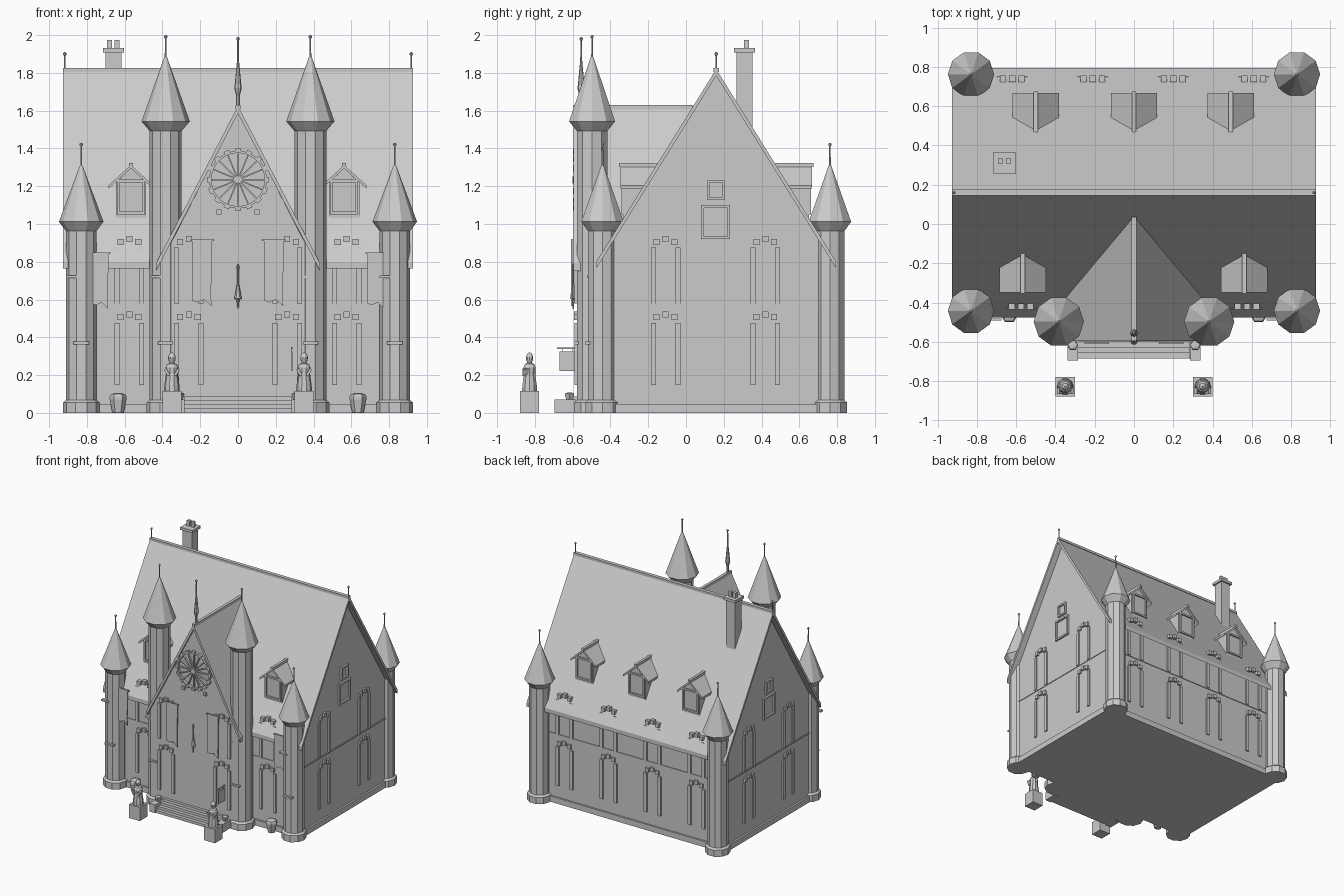
import bpy, bmesh
from math import cos, sin, pi
from mathutils import Matrix, Vector

cube = bpy.data.objects.get("Cube")
if cube:
    bpy.data.objects.remove(cube)

stone = bpy.data.materials.new("pale_grey_stone")
stone.use_nodes = True
grey = (0.6, 0.6, 0.6, 1)
stone.diffuse_color = grey
stone.node_tree.nodes["Principled BSDF"].inputs["Base Color"].default_value = grey

MID = 0.16            # depth of the main ridge
WALL, SIDE = 0.58, 0.875
EAVE, RIDGE = 0.8, 1.825
SLOPE = (RIDGE - EAVE) / 0.635


def finish(name, bm):
    bmesh.ops.recalc_face_normals(bm, faces=bm.faces)
    mesh = bpy.data.meshes.new(name)
    bm.to_mesh(mesh)
    bm.free()
    mesh.materials.append(stone)
    ob = bpy.data.objects.new(name, mesh)
    bpy.context.collection.objects.link(ob)
    return ob


def boxes(name, items):
    """Each item is (centre, size) or (centre, size, rotation matrix)."""
    bm = bmesh.new()
    for c, s, *rot in items:
        m = Matrix.Translation(c) @ (rot[0] if rot else Matrix()) @ Matrix.Diagonal((*s, 1))
        bmesh.ops.create_cube(bm, size=1, matrix=m)
    return finish(name, bm)


def prism(name, pts, axis, a, b):
    """Extrude a profile of (across, up) points along the x or y axis."""
    bm = bmesh.new()
    place = (lambda u, v, w: (w, u, v)) if axis == "x" else (lambda u, v, w: (u, w, v))
    ends = [[bm.verts.new(place(u, v, w)) for u, v in pts] for w in (a, b)]
    for e in ends:
        bm.faces.new(e)
    for i in range(len(pts)):
        j = (i + 1) % len(pts)
        bm.faces.new((ends[0][i], ends[0][j], ends[1][j], ends[1][i]))
    return finish(name, bm)


def gable(name, axis, c, half, low, top, a, b, thick=0.0):
    """Chevron roof slab."""
    pts = [(c - half, low), (c, top), (c + half, low),
           (c + half, low - thick), (c, top - thick), (c - half, low - thick)]
    return prism(name, pts, axis, a, b)


def lathe(name, profile, x, y, sides=10, z=0.0):
    bm = bmesh.new()
    rings = [[bm.verts.new((x + r * cos(2 * pi * i / sides), y + r * sin(2 * pi * i / sides), z + h))
              for i in range(sides)] for r, h in profile]
    for lo, hi in zip(rings, rings[1:]):
        for i in range(sides):
            j = (i + 1) % sides
            bm.faces.new((lo[i], lo[j], hi[j], hi[i]))
    bm.faces.new(rings[0])
    bm.faces.new(rings[-1])
    return finish(name, bm)


def rod_tip(h0, h1):
    return [(0.005, h0), (0.004, h1 - 0.02), (0.009, h1 - 0.012), (0.009, h1 - 0.006), (0.003, h1)]


# Main house: walls, plinth, string course, roof
top = RIDGE - 0.03
prism("house_walls", [(MID - WALL, 0), (MID - WALL, top - WALL * SLOPE), (MID, top),
                      (MID + WALL, top - WALL * SLOPE), (MID + WALL, 0)], "x", -SIDE, SIDE)
boxes("house_plinth", [((0, MID, 0.024), (2 * SIDE + 0.03, 2 * WALL + 0.03, 0.048))])
boxes("string_course", [((0, MID, 0.575), (2 * SIDE + 0.012, 2 * WALL + 0.012, 0.01))])
gable("main_roof", "x", MID, 0.635, EAVE, RIDGE - 0.005, -0.927, 0.927, 0.035)
boxes("main_ridge_cap", [((0, MID, RIDGE - 0.01), (1.854, 0.03, 0.02))])
for s in (-1, 1):
    lathe("ridge_finial", rod_tip(RIDGE - 0.02, 1.91), s * 0.917, MID, 8)

# Entrance bay with its steep gable
BAY = -0.577
prism("bay_walls", [(-0.38, 0), (-0.38, 0.85), (0, 1.59), (0.38, 0.85), (0.38, 0)], "y", BAY, MID)
gable("bay_roof", "y", 0, 0.435, 0.79, 1.625, BAY - 0.018, 0.1, 0.04)
boxes("bay_ridge_cap", [((0, -0.28, 1.618), (0.024, 0.63, 0.024))])
lathe("bay_spire", [(0.012, 1.58), (0.01, 1.68), (0.02, 1.72), (0.017, 1.74)] + rod_tip(1.87, 1.99),
      0, -0.555, 8)


# Towers
def tower(name, x, y, r, roof_r, eave, apex, tip):
    lathe(name, [(r + 0.016, 0), (r + 0.016, 0.055), (r, 0.068), (r, eave - 0.05),
                 (roof_r, eave), (0.007, apex)] + rod_tip(apex, tip), x, y)


for sx in (-1, 1):
    tower("entrance_tower", sx * 0.383, -0.497, 0.085, 0.128, 1.543, 1.885, 2.0)
    for sy in (-1, 1):
        tower("corner_tower", sx * 0.83, MID + sy * 0.602, 0.08, 0.118, 1.012, 1.31, 1.43)
    # narrow tower sills
    for tx, ty in ((0.83, -0.442), (0.383, -0.497)):
        boxes("tower_sill", [((sx * tx - 0.045, ty - 0.066, 0.72), (0.07, 0.03, 0.014)),
                             ((sx * tx, ty - 0.078, 0.37), (0.08, 0.03, 0.014))])


# Windows: two jambs under three arch stones, on two floors
def window(x, y, along_x=True):
    items = []

    def part(t, z, w, h, d):
        c = (x + t, y, z) if along_x else (x, y + t, z)
        items.append((c, (w, d, h) if along_x else (d, w, h)))
    for lo, hi in ((0.148, 0.477), (0.578, 0.875)):
        for t in (-0.065, 0.065):
            part(t, (lo + hi) / 2, 0.026, hi - lo, 0.024)
        for t, lift in ((-0.047, 0.03), (0, 0.045), (0.047, 0.03)):
            part(t, hi + lift, 0.032, 0.032, 0.032)
    boxes("window_surround", items)


for s in (-1, 1):
    window(s * 0.575, MID - WALL)
    window(s * 0.26, BAY)
    for y in (-0.108, 0.42):
        window(s * SIDE, y, False)
for i in range(4):
    window(-0.62 + 0.41 * i, MID + WALL)


# Square frames
def frame(name, c, w, h, bar, depth, along_x=True):
    items = []
    for t, z, a, b in ((-w / 2, 0, bar, h + bar), (w / 2, 0, bar, h + bar),
                       (0, -h / 2, w, bar), (0, h / 2, w, bar)):
        off, size = ((t, 0, z), (a, depth, b)) if along_x else ((0, t, z), (depth, a, b))
        items.append((Vector(c) + Vector(off), size))
    boxes(name, items)


for s in (-1, 1):
    frame("attic_window_frame", (s * SIDE, MID - 0.003, 1.01), 0.14, 0.165, 0.014, 0.03, False)
    frame("loft_window_frame", (s * SIDE, MID - 0.003, 1.178), 0.08, 0.09, 0.014, 0.03, False)


# Dormers
def dormer(x, s):
    def out(d):
        return MID + s * d
    prism("dormer_walls", [(x - 0.08, 1.02), (x - 0.08, 1.22), (x, 1.295), (x + 0.08, 1.22),
                           (x + 0.08, 1.02)], "y", out(0.25), out(0.49))
    gable("dormer_roof", "y", x, 0.118, 1.205, 1.312, out(0.25), out(0.508), 0.018)
    boxes("dormer_ridge_cap", [((x, out(0.385), 1.312), (0.022, 0.26, 0.022))])
    frame("dormer_window_frame", (x, out(0.492), 1.143), 0.135, 0.17, 0.014, 0.02)


for x in (-0.567, 0.562):
    dormer(x, -1)
for x in (-0.5, 0, 0.492):
    dormer(x, 1)

# Chimney
boxes("chimney", [((-0.66, 0.31, 1.65), (0.085, 0.085, 0.52)),
                  ((-0.66, 0.31, 1.92), (0.112, 0.112, 0.022))]
      + [((-0.66 + t, 0.32, 1.95), (0.026, 0.026, 0.05)) for t in (-0.02, 0.02)])

# Rose window: rim, hub, spokes and rim stones
rose = Vector((0, BAY - 0.008, 1.235))
items = []
for i in range(16):
    turn = Matrix.Rotation(2 * pi * i / 16, 4, "Y")
    items.append((rose + turn @ Vector((0, 0, 0.078)), (0.007, 0.016, 0.12), turn))
    items.append((rose + turn @ Vector((0, 0, 0.157)), (0.03, 0.028, 0.014), turn))
for i in range(32):
    turn = Matrix.Rotation(2 * pi * i / 32, 4, "Y")
    items.append((rose + turn @ Vector((0, 0, 0.146)), (0.03, 0.022, 0.012), turn))
boxes("rose_window_tracery", items)
hub = lathe("rose_window_hub", [(0.02, -0.015), (0.02, 0.015)], 0, 0, 12)
hub.matrix_world = Matrix.Translation(rose) @ Matrix.Rotation(pi / 2, 4, "X")
boxes("rose_corner_stones", [((s * 0.1, BAY, 1.063), (0.026, 0.03, 0.026)) for s in (-1, 1)])


# Banners on rods
def banner(x, y, w, z0, z1):
    h = w / 2
    prism("banner", [(x - h, z1), (x + h, z1), (x + h * 0.9, z0 + 0.05), (x + h * 0.95, z0),
                     (x + h * 0.2, z0 + 0.035), (x - h * 0.5, z0 + 0.02), (x - h, z0 + 0.03)],
          "y", y - 0.004, y + 0.004)
    boxes("banner_rod", [((x, y, z1), (w + 0.02, 0.01, 0.01))])


for s in (-1, 1):
    banner(s * 0.19, BAY - 0.028, 0.105, 0.565, 0.915)
    banner(s * 0.73, -0.487, 0.09, 0.55, 0.845)

# Hanging lamp over the entrance
lathe("hanging_lamp", [(0.003, 0.55), (0.008, 0.6), (0.02, 0.605), (0.006, 0.68), (0.004, 0.75),
                       (0.008, 0.77), (0.003, 0.79)], 0, BAY - 0.02, 6)

# Hanging sign beside the steps
boxes("hanging_sign", [((0.285, -0.627, 0.273), (0.008, 0.085, 0.105)),
                       ((0.285, -0.63, 0.343), (0.01, 0.105, 0.008)),
                       ((0.285, -0.6, 0.333), (0.004, 0.004, 0.03)),
                       ((0.285, -0.655, 0.333), (0.004, 0.004, 0.03))])

# Entrance steps and cheek blocks
boxes("entrance_steps", [((0, -0.57 - 0.0145 * (4 - i), 0.011 + 0.022 * i),
                          (0.57, 0.029 * (4 - i), 0.022)) for i in range(4)])
boxes("step_cheeks", [((s * 0.312, -0.64, 0.035), (0.055, 0.11, 0.07)) for s in (-1, 1)])

# Planters, statues and pedestals
urn = [(0.6, 0), (0.68, 0.1), (1, 1.6), (1, 1.9), (0.85, 2.2), (0.3, 2.35)]
robe = [(0.042, 0), (0.04, 0.03), (0.032, 0.09), (0.034, 0.125), (0.026, 0.143), (0.012, 0.15),
        (0.019, 0.165), (0.02, 0.182), (0.014, 0.197), (0.004, 0.205)]
for s in (-1, 1):
    lathe("ground_planter", [(r * 0.045, h * 0.045) for r, h in urn], s * 0.635, -0.46, 6)
    lathe("step_planter", [(r * 0.028, h * 0.017) for r, h in urn], s * 0.312, -0.617, 6, 0.068)
    x, y = s * 0.35, -0.828
    boxes("statue_pedestal", [((x, y, 0.0575), (0.1, 0.1, 0.115))])
    lathe("statue_body", robe, x, y, 10, 0.115)
    boxes("statue_arms", [((x + t, y - 0.022, 0.215), (0.014, 0.03, 0.04),
                           Matrix.Rotation(t * 20, 4, "Y")) for t in (-0.026, 0.026)])
